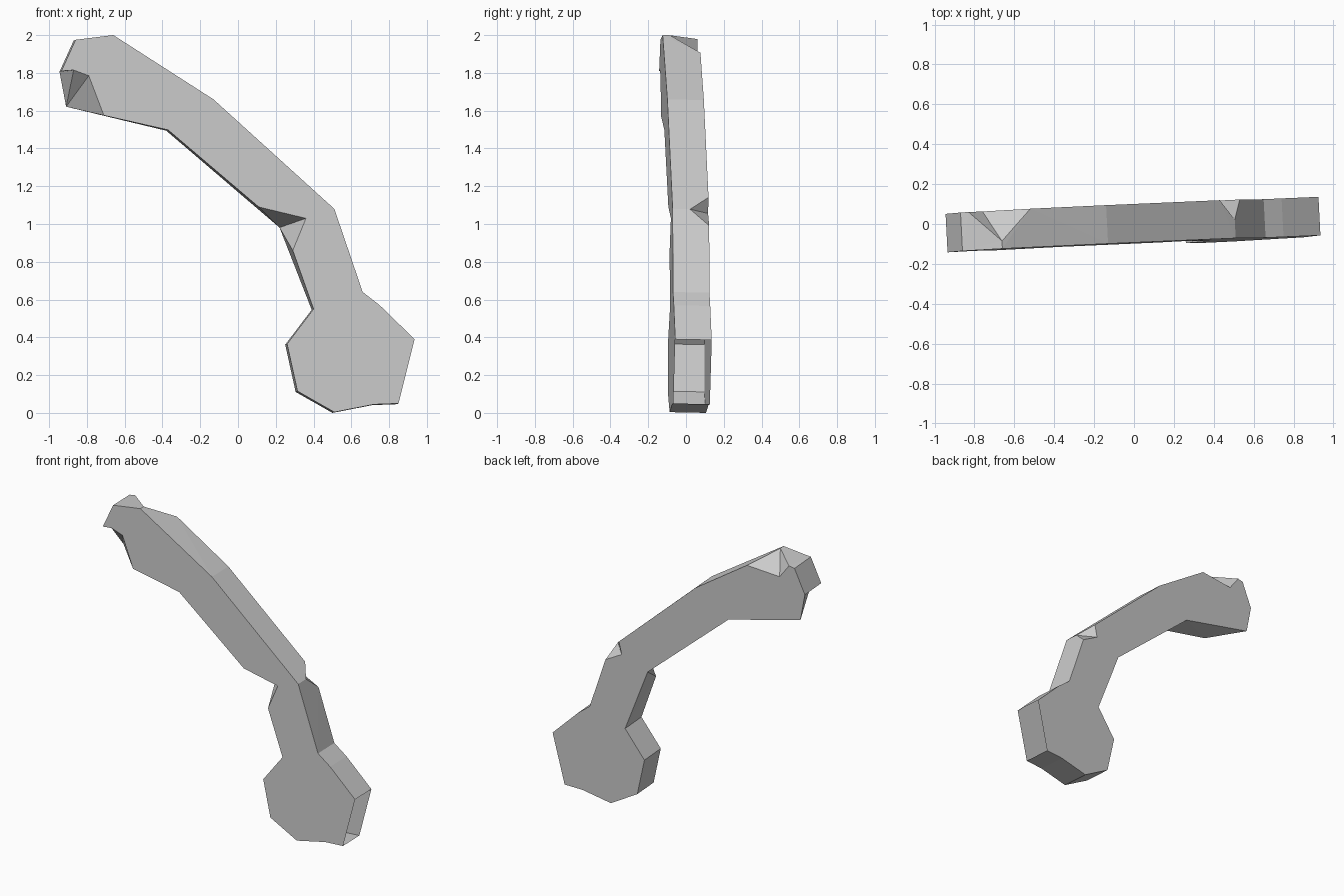
import bpy
import bmesh
from mathutils import Vector

cube = bpy.data.objects.get("Cube")
if cube:
    bpy.data.objects.remove(cube)

# Single plain grey material
grey = bpy.data.materials.new("plain_grey")
grey.use_nodes = True
colour = (0.6, 0.6, 0.6, 1)
grey.diffuse_color = colour
grey.node_tree.nodes["Principled BSDF"].inputs["Base Color"].default_value = colour

# Side outline (x, z), from the head over the outer elbow to the bulb and back
outline = [(-.935, 1.81), (-.86, 1.975), (-.66, 2.0), (-.13, 1.66), (.51, 1.08),
           (.66, .64), (.75, .57), (.935, .39), (.85, .05), (.72, .045),
           (.51, .004), (.315, .115), (.26, .365), (.4, .55), (.23, .985),
           (-.37, 1.498), (-.9, 1.625)]
open_end = 7  # the band is open on the bulb's outer end

# Chipped corners: corner index -> (chipped side, rim points, depth share)
chips = {
    2: ("back", [(-.82, 1.983), (-.75, 1.89), (-.51, 1.91)], .8),
    4: ("back", [(.44, 1.145), (.42, 1.06), (.54, .995)], .52),
    14: ("front", [(.29, .86), (.36, 1.03), (.11, 1.09)], 1),
    16: ("front", [(-.71, 1.575), (-.79, 1.785), (-.87, 1.815)], 1),
}


def place(point, side):
    """Put an outline point on the slightly turned front or back plane."""
    x, z = point
    slant = .057 * x + .015 * z
    if side == "front":
        return Vector((x, slant - .116, z))
    return Vector((x - .01, slant + .077, z - .004))


bm = bmesh.new()
corners = []
for i, point in enumerate(outline):
    ends = {s: [bm.verts.new(place(point, s))] for s in ("front", "back")
            if i not in chips or chips[i][0] != s}
    apex = None
    if i in chips:
        side, rim, depth = chips[i]
        other = "back" if side == "front" else "front"
        ends[side] = [bm.verts.new(place(p, side)) for p in rim]
        apex = ends[other][0]
        if depth < 1:
            apex = bm.verts.new(place(point, side).lerp(place(point, other), depth))
        # Facets of the chip
        for a, b in zip(ends[side], ends[side][1:]):
            bm.faces.new((a, b, apex))
    corners.append((ends["front"], ends["back"], apex))

# Broad front and back faces
for side in (0, 1):
    bm.faces.new([v for c in corners for v in c[side]])

# Edge band around the outline
for i, (front, back, apex) in enumerate(corners):
    if i == open_end:
        continue
    next_front, next_back, next_apex = corners[(i + 1) % len(corners)]
    loop = [front[-1], next_front[0], next_apex, next_back[0], back[-1], apex]
    bm.faces.new(list(dict.fromkeys(v for v in loop if v)))

# Consistent outward normals, then clean triangles
bm.normal_update()
bmesh.ops.recalc_face_normals(bm, faces=bm.faces[:])
bm.normal_update()
bmesh.ops.triangulate(bm, faces=bm.faces[:])

mesh = bpy.data.meshes.new("bent_handle")
bm.to_mesh(mesh)
bm.free()
mesh.materials.append(grey)
handle = bpy.data.objects.new("bent_handle", mesh)
bpy.context.collection.objects.link(handle)
